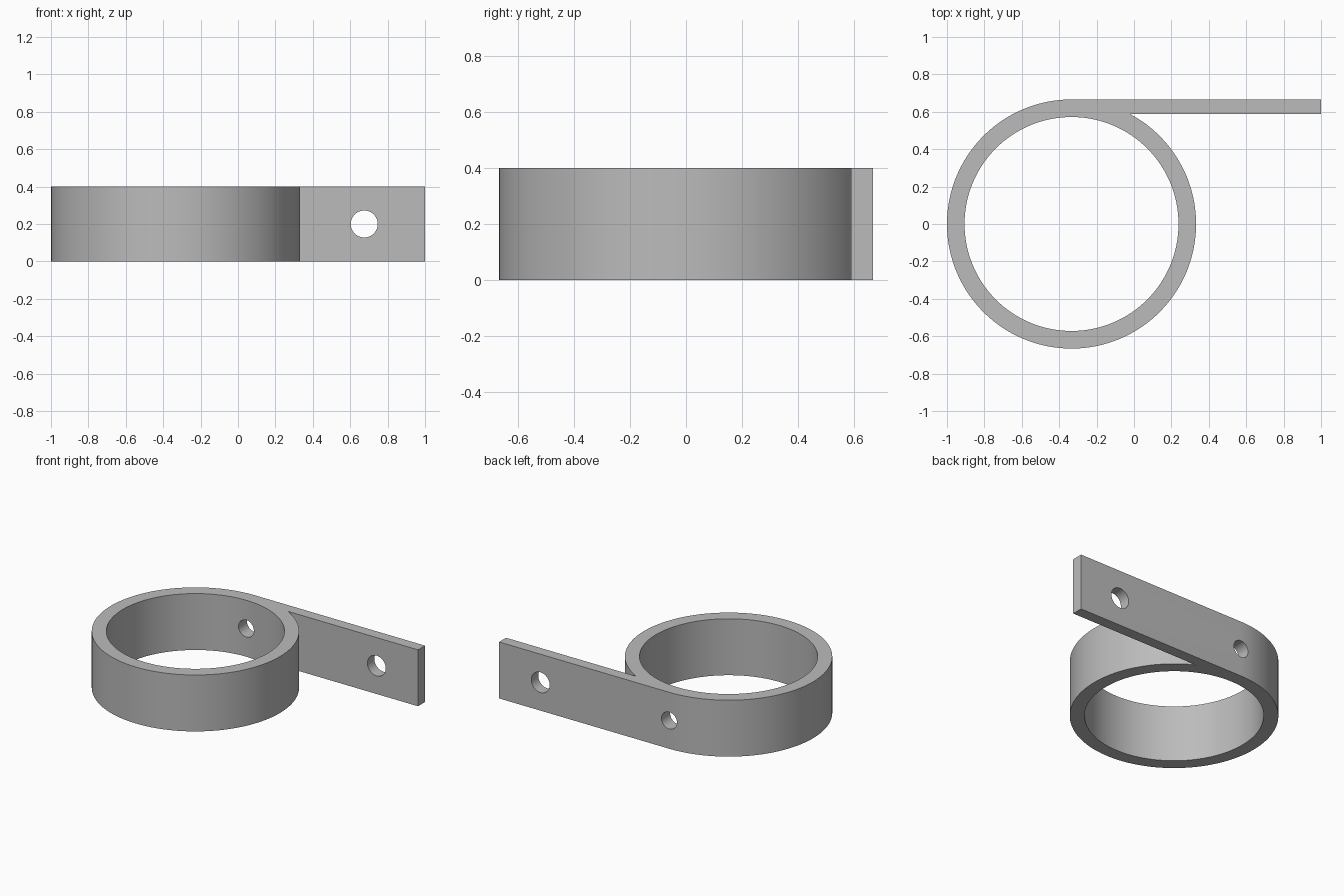
import bpy, bmesh
from math import sin, cos, asin, pi, radians
from mathutils import Vector, Matrix

cube = bpy.data.objects.get("Cube")
if cube:
    bpy.data.objects.remove(cube)

CX, OUTER, INNER, HEIGHT = -0.334, 0.666, 0.572, 0.4
TAB_FRONT, TAB_END = 0.588, 1.0

steel = bpy.data.materials.new("plain grey")
steel.use_nodes = True
grey = (0.5, 0.5, 0.5, 1)
steel.diffuse_color = grey
steel.node_tree.nodes["Principled BSDF"].inputs["Base Color"].default_value = grey


def add_object(name, bm):
    mesh = bpy.data.meshes.new(name)
    bmesh.ops.recalc_face_normals(bm, faces=bm.faces)
    bm.to_mesh(mesh)
    bm.free()
    mesh.materials.append(steel)
    obj = bpy.data.objects.new(name, mesh)
    bpy.context.collection.objects.link(obj)
    return obj


def cutter(name, centre, radius, depth, segments, along_y=False):
    bm = bmesh.new()
    turn = Matrix.Rotation(pi / 2 if along_y else 0, 4, 'X')
    bmesh.ops.create_cone(bm, cap_ends=True, segments=segments, radius1=radius,
                          radius2=radius, depth=depth,
                          matrix=Matrix.Translation(centre) @ turn)
    obj = add_object(name, bm)
    obj.hide_render = True
    return obj


# Solid outline: round body running tangentially into the flat tab
start, end = pi / 2, 2 * pi + asin(TAB_FRONT / OUTER)
steps = 128
angles = [start + (end - start) * i / steps for i in range(steps + 1)]
outline = [(CX + OUTER * cos(a), OUTER * sin(a)) for a in angles]
outline += [(TAB_END, TAB_FRONT), (TAB_END, OUTER)]

bm = bmesh.new()
base = bm.faces.new([bm.verts.new((x, y, 0)) for x, y in outline])
top = bmesh.ops.extrude_face_region(bm, geom=[base])["geom"]
bmesh.ops.translate(bm, vec=Vector((0, 0, HEIGHT)),
                    verts=[v for v in top if isinstance(v, bmesh.types.BMVert)])
clamp = add_object("ring_with_tab", bm)

# Bore of the ring, screw hole in the tab, smaller hole through the ring wall
mid = HEIGHT / 2
cutters = [
    cutter("bore_cutter", (CX, 0, mid), INNER, 1, 128),
    cutter("tab_hole_cutter", (0.675, 0.63, mid), 0.072, 0.4, 48, True),
    cutter("ring_hole_cutter", (CX, 0.63, mid), 0.06, 0.4, 48, True),
]
bpy.context.view_layer.objects.active = clamp
for tool in cutters:
    cut = clamp.modifiers.new(tool.name, 'BOOLEAN')
    cut.operation, cut.solver, cut.object = 'DIFFERENCE', 'EXACT', tool
    bpy.ops.object.modifier_apply(modifier=cut.name)
for tool in cutters:
    bpy.data.objects.remove(tool)

# Smooth curved walls, keep rims sharp
bpy.ops.object.select_all(action='DESELECT')
clamp.select_set(True)
bpy.ops.object.shade_smooth_by_angle(angle=radians(30))
